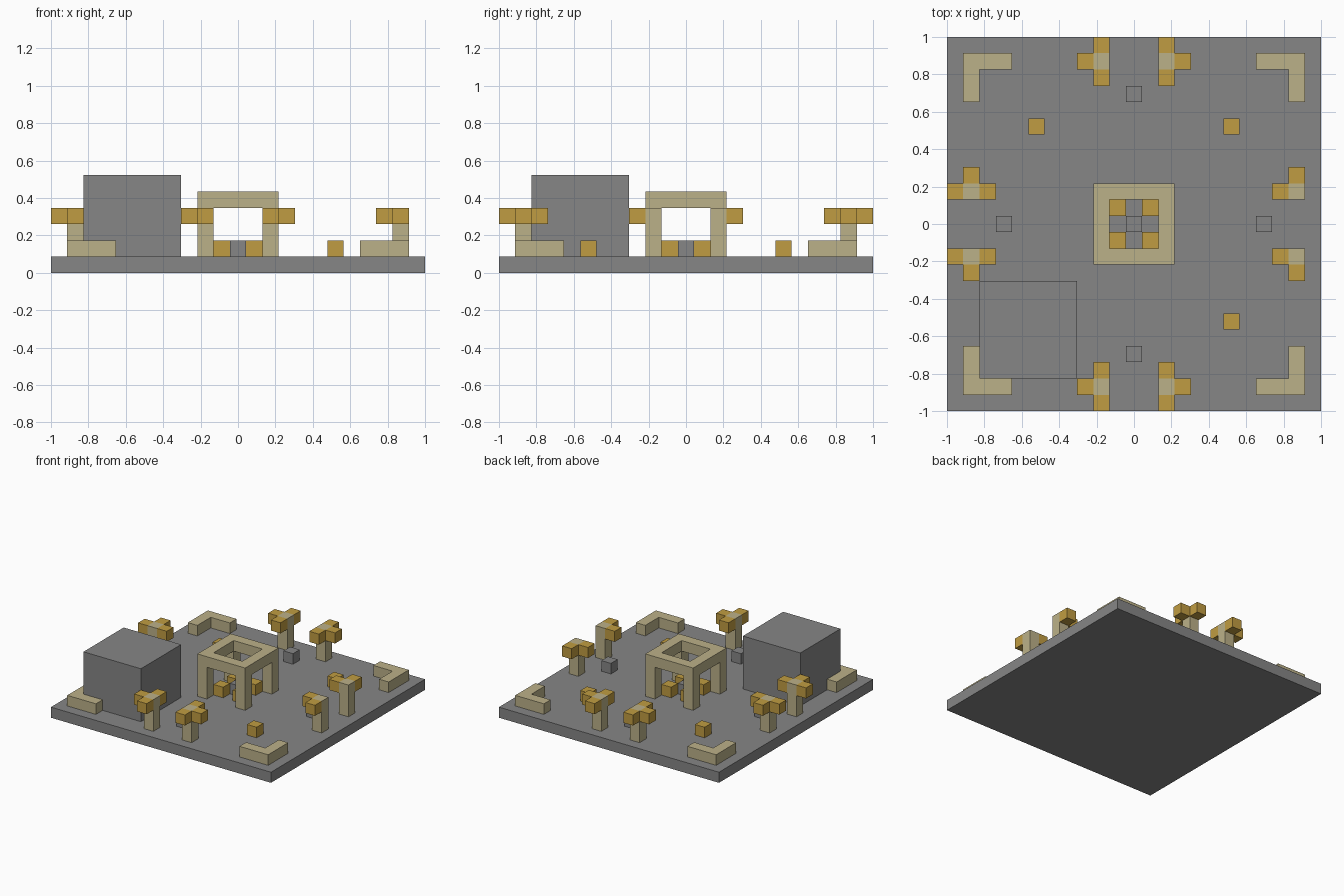
import bpy
import bmesh

cube = bpy.data.objects.get("Cube")
if cube:
    bpy.data.objects.remove(cube, do_unlink=True)

U = 2 / 23  # one grid block; the floor is 23 blocks wide


def material(name, rgb):
    mat = bpy.data.materials.new(name)
    mat.use_nodes = True
    mat.diffuse_color = (*rgb, 1)
    mat.node_tree.nodes["Principled BSDF"].inputs["Base Color"].default_value = (*rgb, 1)
    return mat


GREY = material("stone_grey", (0.24, 0.24, 0.24))
SAND = material("pale_sand", (0.50, 0.44, 0.25))
GOLD = material("gold", (0.53, 0.335, 0.054))


def prism(name, outlines, low, high, mat):
    """Raise one or more joined outlines, in block units, into a solid."""
    bm = bmesh.new()
    for outline in outlines:
        bm.faces.new([bm.verts.new((x * U, y * U, low * U)) for x, y in outline])
    bmesh.ops.remove_doubles(bm, verts=bm.verts, dist=U / 100)
    raised = bmesh.ops.extrude_face_region(bm, geom=bm.faces[:], use_keep_orig=True)
    top = [v for v in raised["geom"] if isinstance(v, bmesh.types.BMVert)]
    bmesh.ops.translate(bm, verts=top, vec=(0, 0, (high - low) * U))
    bmesh.ops.recalc_face_normals(bm, faces=bm.faces)
    mesh = bpy.data.meshes.new(name)
    bm.to_mesh(mesh)
    bm.free()
    mesh.materials.append(mat)
    obj = bpy.data.objects.new(name, mesh)
    bpy.context.collection.objects.link(obj)
    return obj


def square(x, y, half=0.5):
    return [(x - half, y - half), (x + half, y - half),
            (x + half, y + half), (x - half, y + half)]


def block(name, x, y, mat, low=1, high=2):
    return prism(name, [square(x, y)], low, high, mat)


# Floor slab and large building block
prism("floor_slab", [square(0, 0, 11.5)], 0, 1, GREY)
prism("large_block", [square(-6.5, -6.5, 3)], 1, 6, GREY)

# Low L-shaped corner walls
corner = [(10.5, 10.5), (7.5, 10.5), (7.5, 9.5), (9.5, 9.5), (9.5, 7.5), (10.5, 7.5)]
for sx in (-1, 1):
    for sy in (-1, 1):
        prism("corner_wall", [[(x * sx, y * sy) for x, y in corner]], 1, 2, SAND)

# Central canopy: four posts under a square ring, with small blocks inside
outer, inner = square(0, 0, 2.5), square(0, 0, 1.5)
ring = [[outer[i], outer[(i + 1) % 4], inner[(i + 1) % 4], inner[i]] for i in range(4)]
prism("canopy_ring", ring, 4, 5, SAND)
for sx in (-1, 1):
    for sy in (-1, 1):
        block("canopy_post", 2 * sx, 2 * sy, SAND, 1, 4)
        block("canopy_gold_block", sx, sy, GOLD)
block("canopy_centre_block", 0, 0, GREY)

# Loose blocks on the floor
for x, y in ((-6, 6), (6, 6), (6, -6)):
    block("gold_block", x, y, GOLD)
for x, y in ((8, 0), (-8, 0), (0, 8), (0, -8)):
    block("grey_block", x, y, GREY)


# Edge pillars in pairs, each with gold arms around its top
def pillar(side, sign, has_outer_arm):
    def place(along, out):
        return (along * side, out * sign)

    def oriented(name, along, out, mat, low, on_x):
        a, o = place(along, out)
        x, y = (o, a) if on_x else (a, o)
        block(name, x, y, mat, low, 4)

    return oriented


for on_x in (False, True):
    for sign in (-1, 1):
        for side in (-1, 1):
            put = pillar(side, sign, True)
            put("pillar_post", 2, 10, SAND, 1, on_x)
            put("pillar_side_arm", 3, 10, GOLD, 3, on_x)
            put("pillar_inner_arm", 2, 9, GOLD, 3, on_x)
            if not (on_x and sign > 0):
                put("pillar_outer_arm", 2, 11, GOLD, 3, on_x)
